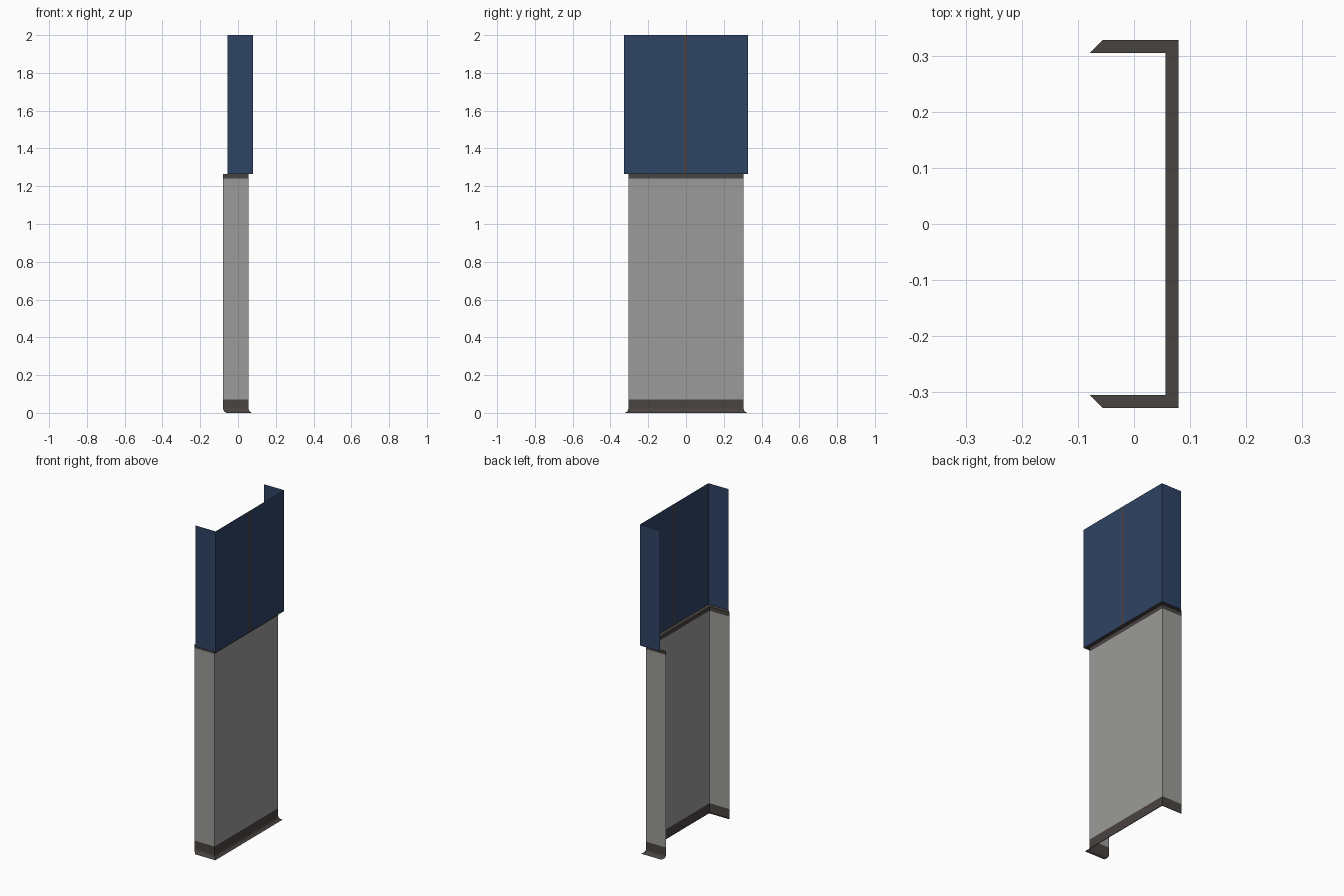
import bpy
import bmesh

if "Cube" in bpy.data.objects:
    bpy.data.objects.remove(bpy.data.objects["Cube"])


def material(name, rgb):
    m = bpy.data.materials.new(name)
    m.diffuse_color = (*rgb, 1)
    m.use_nodes = True
    m.node_tree.nodes["Principled BSDF"].inputs["Base Color"].default_value = m.diffuse_color
    return m


BLUE = material("navy_paint", (0.028, 0.056, 0.130))
GREY = material("grey_panel", (0.33, 0.33, 0.325))
DARK = material("dark_brown_trim", (0.066, 0.057, 0.053))

SEAM = (0.005, -0.011)  # y limits of the thin painted seam


def sweep(name, profile, mats, seam=False):
    """Sweep an (outward offset, height) profile, low to high, along the U-shaped plan."""
    def path(o):
        x0, x1, y = -0.079 + o, 0.056 + o, 0.305 + o
        mid = [(x1, s) for s in SEAM] if seam else []
        return [(x0, y), (x1, y)] + mid + [(x1, -y), (x0, -y)]

    bm = bmesh.new()
    rows = [[bm.verts.new((x, y, z)) for x, y in path(o)] for o, z in profile]
    for lo, hi in zip(rows, rows[1:]):
        for i in range(len(lo) - 1):
            f = bm.faces.new((lo[i], hi[i], hi[i + 1], lo[i + 1]))
            # the narrow middle face is the seam
            if seam and abs(f.calc_center_median().y) < 0.01:
                f.material_index = 1
    me = bpy.data.meshes.new(name)
    bm.to_mesh(me)
    bm.free()
    for m in mats:
        me.materials.append(m)
    ob = bpy.data.objects.new(name, me)
    bpy.context.collection.objects.link(ob)
    return ob


# Skirting with a small flared foot
sweep("skirting", [(0.018, 0), (0.009, 0.005), (0.003, 0.012), (0, 0.022), (0, 0.072)], [DARK])
# Lower wall sheet
sweep("lower_wall", [(0, 0.072), (0, 1.241)], [GREY])
# Trim band and the ledge under the overhang
sweep("ledge_trim", [(0, 1.241), (0, 1.265), (0.023, 1.265)], [DARK])
# Upper wall sheet with the seam
sweep("upper_wall", [(0.023, 1.265), (0.023, 2.0)], [BLUE, DARK], seam=True)
